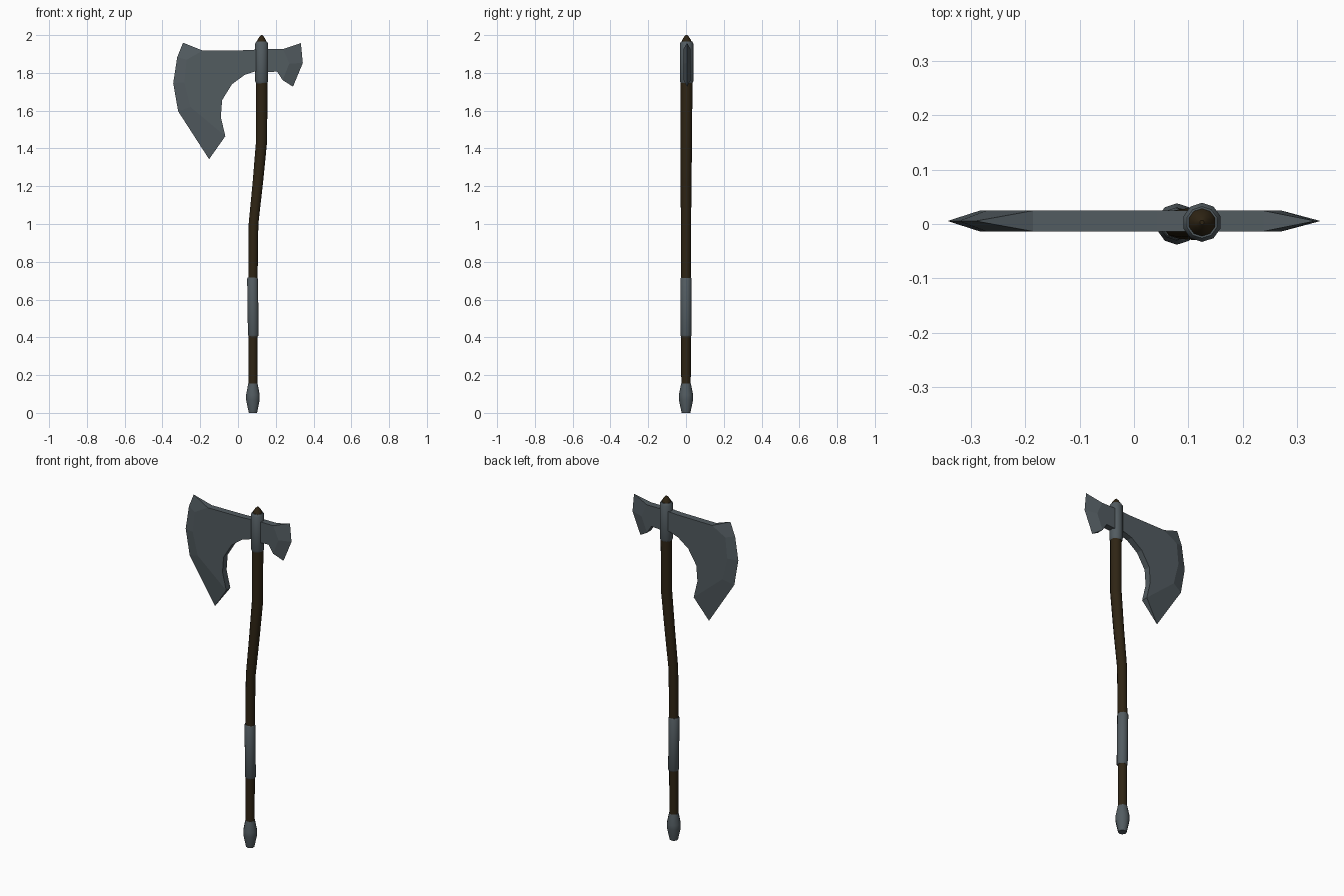
import bpy, bmesh, math

if "Cube" in bpy.data.objects:
    bpy.data.objects.remove(bpy.data.objects["Cube"])


def material(name, rgb):
    m = bpy.data.materials.new(name)
    m.diffuse_color = (*rgb, 1)
    m.use_nodes = True
    m.node_tree.nodes["Principled BSDF"].inputs["Base Color"].default_value = m.diffuse_color
    return m


steel = material("dark steel", (0.085, 0.106, 0.118))
wood = material("dark wood", (0.028, 0.018, 0.007))


def finish(bm, name, mat, smooth=False):
    bmesh.ops.recalc_face_normals(bm, faces=bm.faces)
    me = bpy.data.meshes.new(name)
    bm.to_mesh(me)
    bm.free()
    me.materials.append(mat)
    ob = bpy.data.objects.new(name, me)
    bpy.context.collection.objects.link(ob)
    if smooth:
        bpy.ops.object.select_all(action='DESELECT')
        ob.select_set(True)
        bpy.context.view_layer.objects.active = ob
        bpy.ops.object.shade_smooth_by_angle(angle=math.radians(40))
    return ob


def lathe(name, rings, mat, sides=10, smooth=True):
    """Tube through rings of (x, y, z, radius), capped at both ends."""
    bm = bmesh.new()
    loops = []
    for x, y, z, r in rings:
        loops.append([bm.verts.new((x + r * math.cos(2 * math.pi * (i + .5) / sides),
                                    y + r * math.sin(2 * math.pi * (i + .5) / sides), z))
                      for i in range(sides)])
    for a, b in zip(loops, loops[1:]):
        for i in range(sides):
            j = (i + 1) % sides
            bm.faces.new((a[i], a[j], b[j], b[i]))
    bm.faces.new(loops[0])
    bm.faces.new(loops[-1])
    finish(bm, name, mat, smooth)


def blade(name, edge, bevel, back, y=0.0055, t=0.019):
    """Flat plate whose bevel line tapers to a sharp cutting edge (x, z points)."""
    bm = bmesh.new()
    sharp = [bm.verts.new((x, y, z)) for x, z in edge]
    outline = bevel + back
    n = len(bevel)
    sides = [[bm.verts.new((x, y + s * t, z)) for x, z in outline] for s in (-1, 1)]
    for vs in sides:
        bm.faces.new(vs)
        for i in range(n - 1):
            bm.faces.new((sharp[i], sharp[i + 1], vs[i + 1], vs[i]))
    f, b = sides
    # walls along the back outline, and the tapering corner walls
    for i in range(n - 1, len(outline)):
        j = (i + 1) % len(outline)
        bm.faces.new((f[i], f[j], b[j], b[i]))
    bm.faces.new((sharp[0], f[0], b[0]))
    bm.faces.new((sharp[-1], f[n - 1], b[n - 1]))
    finish(bm, name, mat=steel)


# curved wooden handle with rounded top
lathe("handle", [(0.079, 0, 0.10, 0.025), (0.079, 0, 0.72, 0.026),
                 (0.082, 0, 1.0, 0.027), (0.105, 0, 1.22, 0.029),
                 (0.125, 0.001, 1.44, 0.031), (0.126, 0.003, 1.75, 0.031),
                 (0.125, 0.003, 1.955, 0.029), (0.125, 0.003, 1.975, 0.023),
                 (0.125, 0.003, 1.992, 0.012), (0.125, 0.003, 2.0, 0.004)], wood)

# steel fittings
lathe("pommel", [(0.079, 0, 0, 0.023), (0.079, 0, 0.07, 0.038),
                 (0.079, 0, 0.095, 0.038), (0.079, 0, 0.155, 0.026)], steel)
lathe("grip_sleeve", [(0.081, 0, 0.405, 0.026), (0.081, 0, 0.412, 0.030),
                      (0.077, 0, 0.71, 0.030), (0.077, 0, 0.717, 0.026)], steel)
lathe("head_collar", [(0.125, 0.003, 1.745, 0.031), (0.125, 0.003, 1.757, 0.036),
                      (0.125, 0.003, 1.955, 0.036), (0.125, 0.003, 1.967, 0.029)], steel)

# large bearded blade
blade("main_blade",
      [(-0.291, 1.96), (-0.322, 1.883), (-0.343, 1.746), (-0.317, 1.597), (-0.153, 1.343)],
      [(-0.186, 1.918), (-0.272, 1.87), (-0.284, 1.75), (-0.252, 1.62), (-0.067, 1.465)],
      [(-0.091, 1.566), (-0.084, 1.656), (-0.032, 1.74), (0.036, 1.79),
       (0.092, 1.808), (0.125, 1.81), (0.125, 1.925), (0.042, 1.92)])

# small rear blade
blade("rear_blade",
      [(0.333, 1.958), (0.343, 1.852), (0.291, 1.727)],
      [(0.238, 1.926), (0.272, 1.85), (0.236, 1.762)],
      [(0.207, 1.807), (0.125, 1.802), (0.125, 1.926)])
